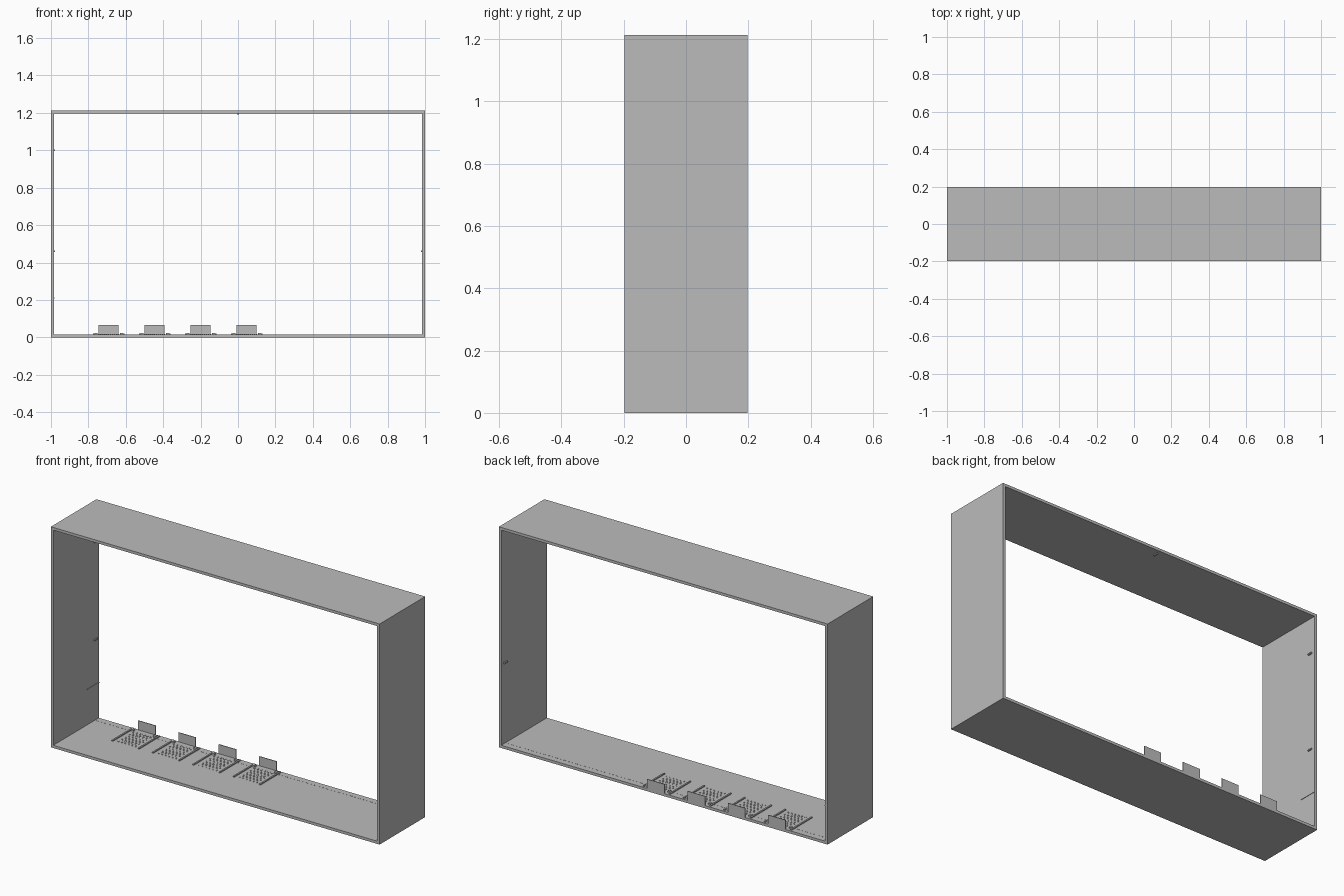
import bpy
import bmesh
from mathutils import Matrix, Vector

cube = bpy.data.objects.get("Cube")
if cube:
    bpy.data.objects.remove(cube, do_unlink=True)

grey = bpy.data.materials.new("matte_grey")
grey.use_nodes = True
COLOUR = (0.5, 0.5, 0.5, 1)
grey.diffuse_color = COLOUR
grey.node_tree.nodes["Principled BSDF"].inputs["Base Color"].default_value = COLOUR

W, D, H, T = 1.0, 0.198, 1.213, 0.015


def add_box(bm, x0, x1, y0, y1, z0, z1):
    size = Vector((x1 - x0, y1 - y0, z1 - z0))
    mid = Vector((x0 + x1, y0 + y1, z0 + z1)) / 2
    matrix = Matrix.Translation(mid) @ Matrix.Diagonal(size).to_4x4()
    bmesh.ops.create_cube(bm, size=1, matrix=matrix)


def add_rod(bm, centre, radius, length, axis="Z", sides=6):
    turn = Matrix.Rotation(1.5708, 4, "X") if axis == "Y" else Matrix()
    bmesh.ops.create_cone(bm, cap_ends=True, segments=sides, radius1=radius,
                          radius2=radius, depth=length,
                          matrix=Matrix.Translation(centre) @ turn)


def finish(name, bm):
    mesh = bpy.data.meshes.new(name)
    bm.to_mesh(mesh)
    bm.free()
    mesh.materials.append(grey)
    obj = bpy.data.objects.new(name, mesh)
    bpy.context.collection.objects.link(obj)
    return obj


def box(name, *bounds):
    bm = bmesh.new()
    add_box(bm, *bounds)
    return finish(name, bm)


# Open rectangular cabinet shell
box("bottom_board", -W, W, -D, D, 0, T)
box("top_board", -W, W, -D, D, H - T, H)
box("right_side_board", -W, -W + T, -D, D, T, H - T)
box("left_side_board", W - T, W, -D, D, T, H - T)

# Four racks with rails, studs, clips and an upright rear plate
for i in range(4):
    cx = -0.692 + 0.246 * i
    box(f"rear_plate_{i + 1}", cx - 0.053, cx + 0.053, D - 0.004, D, T, 0.066)

    rails = bmesh.new()
    clips = bmesh.new()
    for side in (-1, 1):
        x = cx + side * 0.08
        add_box(rails, x - 0.004, x + 0.004, 0.01, 0.19, T, T + 0.006)
        x = cx + side * 0.068
        add_box(clips, x - 0.008, x + 0.008, 0.165, 0.18, T, T + 0.009)
    finish(f"rack_rails_{i + 1}", rails)
    finish(f"rack_clips_{i + 1}", clips)

    studs = bmesh.new()
    for row in range(9):
        for col in range(6 - row % 2):
            x = cx + (col - 2.5 + 0.5 * (row % 2)) * 0.021
            add_rod(studs, (x, 0.025 + row * 0.016, T + 0.001), 0.004, 0.003)
    finish(f"rack_studs_{i + 1}", studs)

# Dashed guide line along the floor
dashes = bmesh.new()
for i in range(80):
    x = -0.975 + i * 0.0245
    add_box(dashes, x, x + 0.012, 0.162, 0.164, T, T + 0.001)
finish("floor_guide_dashes", dashes)

# Small pegs inside the shell
inner = W - T - 0.003
for name, x, z in (("right_lower_peg", -inner, 0.46), ("right_upper_peg", -inner, 1.0),
                   ("left_peg", inner, 0.46), ("top_peg", 0, H - T - 0.003)):
    bm = bmesh.new()
    add_rod(bm, (x, 0.165, z), 0.005, 0.025, "Y", 10)
    finish(name, bm)

# Thin strip on the inside of the right board
box("side_strip", -W + T, -W + T + 0.003, 0.095, D, 0.208, 0.212)
